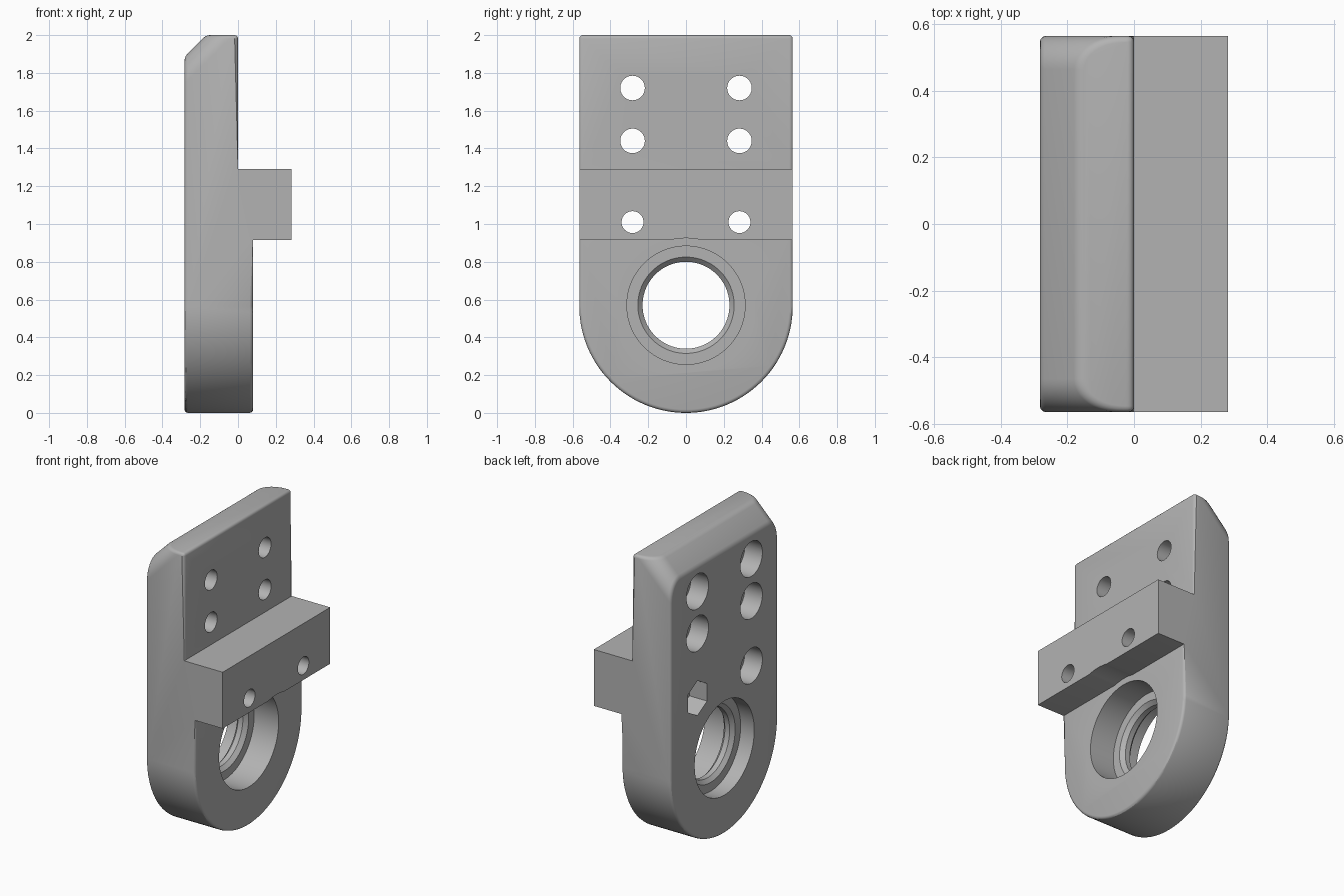
import bpy, bmesh
from math import pi, sin, cos, radians
from mathutils import Vector

cube = bpy.data.objects.get("Cube")
if cube:
    bpy.data.objects.remove(cube, do_unlink=True)

HALF_X, HALF_Y, TOP = 0.283, 0.565, 2.0
STEP_X, LEDGE_LOW, LEDGE_HIGH = 0.08, 0.915, 1.29

grey = bpy.data.materials.new("machined grey")
grey.use_nodes = True
grey.diffuse_color = (0.45, 0.45, 0.45, 1)
grey.node_tree.nodes["Principled BSDF"].inputs["Base Color"].default_value = (0.45, 0.45, 0.45, 1)


def make_object(name, bm):
    bmesh.ops.recalc_face_normals(bm, faces=bm.faces[:])
    mesh = bpy.data.meshes.new(name)
    bm.to_mesh(mesh)
    bm.free()
    mesh.materials.append(grey)
    obj = bpy.data.objects.new(name, mesh)
    bpy.context.collection.objects.link(obj)
    return obj


def box(name, low, high):
    bm = bmesh.new()
    bmesh.ops.create_cube(bm, size=1)
    low, high = Vector(low), Vector(high)
    for v in bm.verts:
        v.co = (low + high) / 2 + v.co * (high - low)
    return make_object(name, bm)


def turned(name, profile, y, z, sides=64):
    """Solid of revolution about the x direction; profile holds (x, radius)."""
    bm = bmesh.new()
    rings = [[bm.verts.new((x, y + r * sin(2 * pi * i / sides), z + r * cos(2 * pi * i / sides)))
              for i in range(sides)] for x, r in profile]
    for a, b in zip(rings, rings[1:]):
        for i in range(sides):
            j = (i + 1) % sides
            bm.faces.new((a[i], a[j], b[j], b[i]))
    bm.faces.new(rings[0])
    bm.faces.new(rings[-1])
    return make_object(name, bm)


def cut(target, cutter):
    mod = target.modifiers.new("cut", 'BOOLEAN')
    mod.operation, mod.solver, mod.object = 'DIFFERENCE', 'EXACT', cutter
    bpy.context.view_layer.objects.active = target
    bpy.ops.object.modifier_apply(modifier=mod.name)
    bpy.data.objects.remove(cutter, do_unlink=True)


# Body: arched outline extruded through the full depth
outline = [(HALF_Y, TOP), (-HALF_Y, TOP)]
outline += [(-HALF_Y * cos(pi * i / 56), HALF_Y * (1 - sin(pi * i / 56))) for i in range(57)]
bm = bmesh.new()
face = bm.faces.new([bm.verts.new((-HALF_X, y, z)) for y, z in outline])
ext = bmesh.ops.extrude_face_region(bm, geom=[face])
bmesh.ops.translate(bm, vec=(2 * HALF_X, 0, 0),
                    verts=[g for g in ext["geom"] if isinstance(g, bmesh.types.BMVert)])

# Sloped top edge with rounded ends
cutres = bmesh.ops.bisect_plane(bm, geom=bm.verts[:] + bm.edges[:] + bm.faces[:],
                                plane_co=(-HALF_X, 0, TOP - 0.115), plane_no=(-1, 0, 1),
                                clear_outer=True)
bmesh.ops.holes_fill(bm, edges=[e for e in bm.edges if e.is_boundary])
slopes = []
for e in bm.edges:
    d = (e.verts[1].co - e.verts[0].co).normalized()
    if abs(d.x) > 0.3 and abs(d.z) > 0.3:
        slopes.append(e)
bmesh.ops.bevel(bm, geom=slopes, offset=0.1, segments=10, profile=0.5,
                affect='EDGES', clamp_overlap=False)
body = make_object("bracket_body", bm)

# Steps that leave the projecting ledge
cut(body, box("upper_step", (0, -1, LEDGE_HIGH), (1, 1, 3)))
cut(body, box("lower_step", (STEP_X, -1, -1), (1, 1, LEDGE_LOW)))

# Soft outer edges on the plate, crisp edges on the ledge front
bm = bmesh.new()
bm.from_mesh(body.data)
bmesh.ops.remove_doubles(bm, verts=bm.verts[:], dist=0.0005)
soft = [e for e in bm.edges if len(e.link_faces) == 2 and e.is_convex
        and e.calc_face_angle(0) > radians(30)
        and all(v.co.x < STEP_X + 0.01 for v in e.verts)]
bmesh.ops.bevel(bm, geom=soft, offset=0.018, segments=3, profile=0.5,
                affect='EDGES', clamp_overlap=False)
bm.to_mesh(body.data)
bm.free()

# Curved relief under the ledge
cut(body, turned("relief", [(STEP_X, 0.355), (0.5, 0.355)], 0, 0.57, 96))

# Main bore with a seat on each side and a chamfered web between
cut(body, turned("bore", [(-0.5, 0.313), (-0.183, 0.313), (-0.183, 0.255), (-0.16, 0.23),
                          (-0.125, 0.23), (-0.1, 0.255), (-0.1, 0.313), (0.5, 0.313)],
                 0, 0.57, 96))

# Bolt holes with round recesses, and one six-sided nut recess
for z, r in ((1.72, 0.065), (1.44, 0.065), (1.01, 0.058)):
    for y in (-0.283, 0.283):
        cut(body, turned("bolt_hole", [(-0.5, r), (0.5, r)], y, z, 40))
        sides = 6 if (z < 1.2 and y > 0) else 40
        cut(body, turned("recess", [(-0.5, 0.116), (-0.153, 0.116)], y, z, sides))

# Shading
bpy.ops.object.select_all(action='DESELECT')
body.select_set(True)
bpy.context.view_layer.objects.active = body
bpy.ops.object.shade_smooth_by_angle(angle=radians(30))
